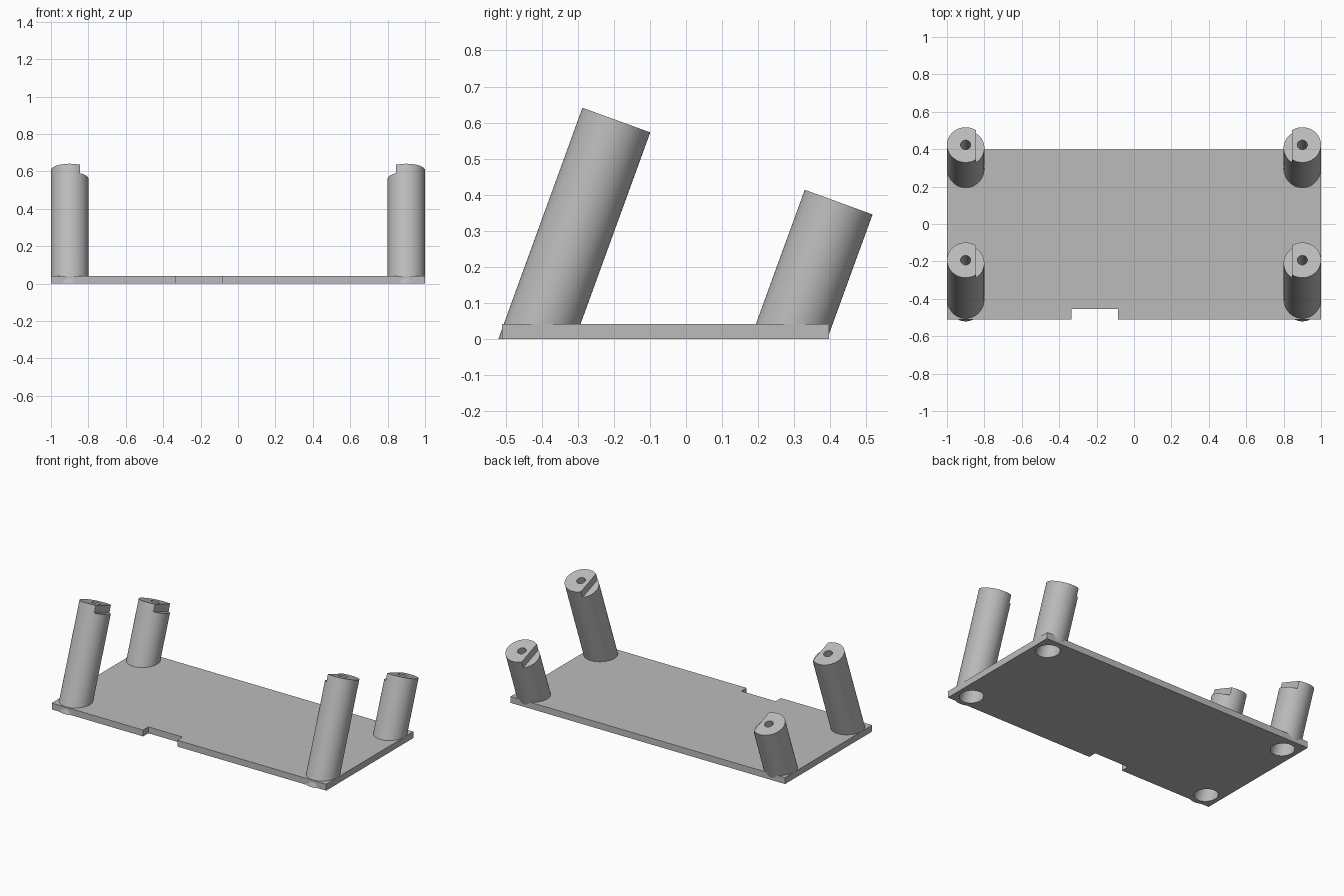
import bpy, bmesh, math
from mathutils import Matrix, Vector

if "Cube" in bpy.data.objects:
    bpy.data.objects.remove(bpy.data.objects["Cube"], do_unlink=True)

TILT = math.radians(20)
PLATE_TOP = 0.042
POST_X = 0.9
POST_R = 0.1

grey = bpy.data.materials.new("plain_grey")
grey.use_nodes = True
colour = (0.5, 0.5, 0.5, 1)
grey.diffuse_color = colour
grey.node_tree.nodes["Principled BSDF"].inputs["Base Color"].default_value = colour


def make_object(name, bm):
    bmesh.ops.recalc_face_normals(bm, faces=bm.faces)
    mesh = bpy.data.meshes.new(name)
    bm.to_mesh(mesh)
    bm.free()
    mesh.materials.append(grey)
    obj = bpy.data.objects.new(name, mesh)
    bpy.context.collection.objects.link(obj)
    return obj


def cylinder(name, radius, bottom, top, frame, sides=64):
    """Cylinder along the local z axis of frame."""
    bm = bmesh.new()
    bmesh.ops.create_cone(bm, cap_ends=True, segments=sides, radius1=radius, radius2=radius,
                          depth=top - bottom, matrix=frame @ Matrix.Translation((0, 0, (top + bottom) / 2)))
    return make_object(name, bm)


def box(name, low, high, frame=Matrix()):
    low, high = Vector(low), Vector(high)
    bm = bmesh.new()
    bmesh.ops.create_cube(bm, size=1, matrix=frame @ Matrix.Translation((low + high) / 2)
                          @ Matrix.Diagonal((high - low).to_4d()))
    return make_object(name, bm)


def cut(obj, cutter):
    mod = obj.modifiers.new("cut", 'BOOLEAN')
    mod.operation = 'DIFFERENCE'
    mod.solver = 'EXACT'
    mod.object = cutter
    select(obj)
    bpy.ops.object.modifier_apply(modifier=mod.name)


def select(obj):
    bpy.ops.object.select_all(action='DESELECT')
    obj.select_set(True)
    bpy.context.view_layer.objects.active = obj


# Base plate with the notch in its front edge
outline = [(-1, -0.51), (-0.335, -0.51), (-0.335, -0.455), (-0.085, -0.455),
           (-0.085, -0.51), (1, -0.51), (1, 0.397), (-1, 0.397)]
bm = bmesh.new()
face = bm.faces.new([bm.verts.new((x, y, 0)) for x, y in outline])
extruded = bmesh.ops.extrude_face_region(bm, geom=[face])["geom"]
bmesh.ops.translate(bm, vec=(0, 0, PLATE_TOP),
                    verts=[v for v in extruded if isinstance(v, bmesh.types.BMVert)])
plate = make_object("base_plate", bm)

# Tilted posts: stepped top, screw hole, and a wide pocket from below
floor = box("floor_cutter", (-2, -2, -1), (2, 2, 0))
cutters = [floor]
for row, foot_y, length in (("front", -0.414, 0.646), ("back", 0.285, 0.404)):
    for side, sign in (("left", 1), ("right", -1)):
        frame = Matrix.Translation((sign * POST_X, foot_y, 0)) @ Matrix.Rotation(-TILT, 4, 'X')
        post = cylinder(f"{row}_{side}_post", POST_R, -0.1, length, frame)
        inner = sorted((-sign * 0.054, -sign * 0.2))
        step = box("step_cutter", (inner[0], -0.2, length - 0.048), (inner[1], 0.2, length + 0.1), frame)
        hole = cylinder("hole_cutter", 0.027, 0.05, length + 0.1, frame, 32)
        pocket = cylinder("pocket_cutter", 0.07, -0.2, length - 0.15, frame, 48)
        for cutter in (floor, step, pocket, hole):
            cut(post, cutter)
        cut(plate, pocket)
        cutters += [step, hole, pocket]
        select(post)
        bpy.ops.object.shade_smooth_by_angle(angle=math.radians(30))

for cutter in cutters:
    bpy.data.objects.remove(cutter, do_unlink=True)
